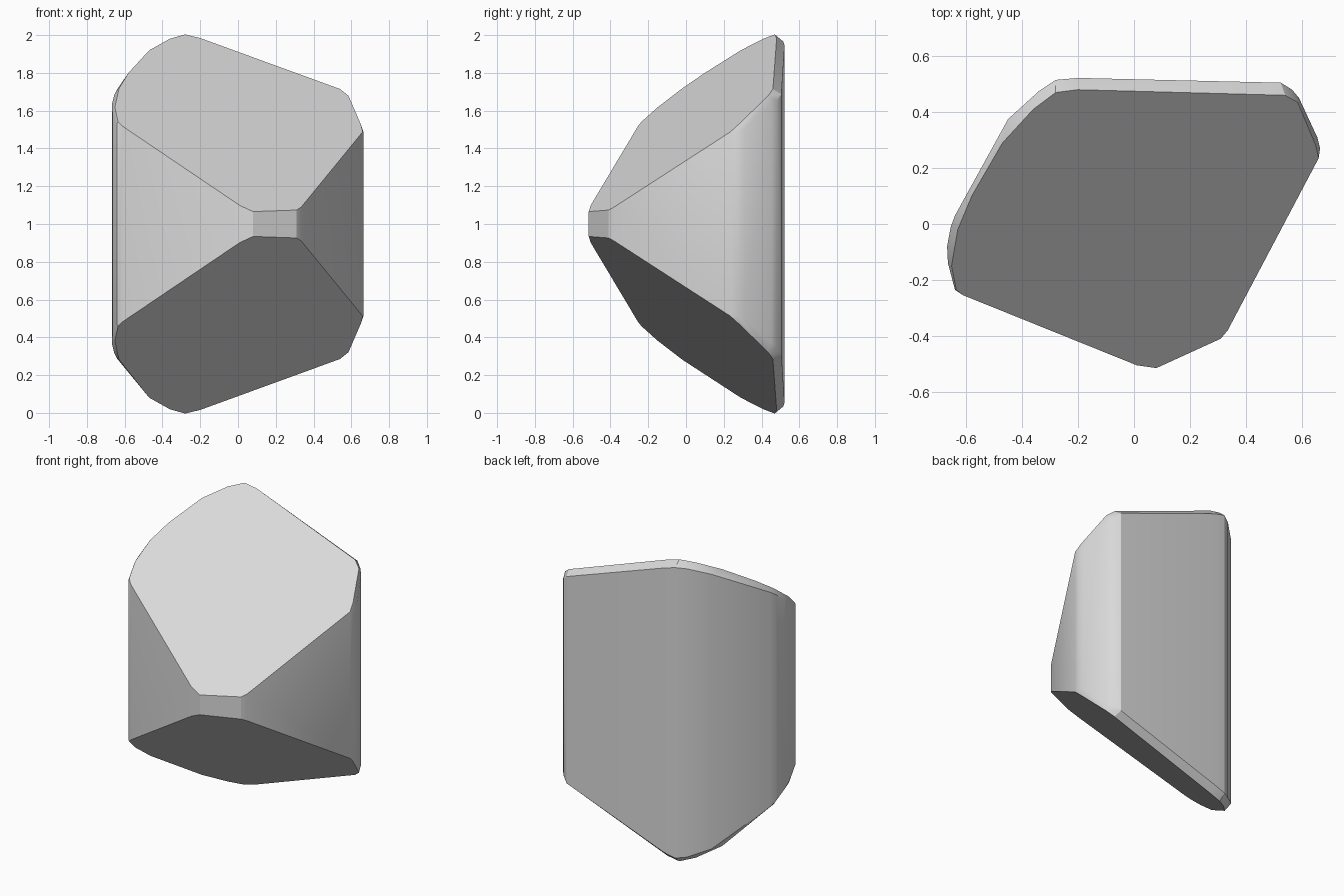
import bpy, bmesh, math

if "Cube" in bpy.data.objects:
    bpy.data.objects.remove(bpy.data.objects["Cube"])

# Outer wall outline: x, y, and how far the wall stops short of the slanted cut
WALL = [(0.01, -0.505, 0), (0.08, -0.515, 0), (0.31, -0.41, 0), (0.335, -0.38, 0),
        (0.66, 0.235, 0), (0.665, 0.27, 0.03), (0.655, 0.31, 0.05), (0.59, 0.45, 0.06),
        (0.565, 0.48, 0.07), (0.525, 0.505, 0.07), (-0.2, 0.522, 0.075), (-0.28, 0.515, 0.075),
        (-0.34, 0.475, 0.07), (-0.45, 0.375, 0.07), (-0.64, 0.03, 0.05), (-0.655, -0.01, 0.05),
        (-0.668, -0.08, 0.05), (-0.665, -0.14, 0.04), (-0.64, -0.235, 0.01), (-0.61, -0.255, 0)]

# Rim of the slanted faces, set in along the back and left
RIM = [(0.65, 0.28), (0.585, 0.435), (0.54, 0.46), (-0.2, 0.48), (-0.28, 0.47),
       (-0.36, 0.41), (-0.47, 0.29), (-0.58, 0.1), (-0.63, -0.02), (-0.652, -0.15), (-0.635, -0.235)]


def cut_height(x, y):
    return 1.519 - 0.342 * x + 0.827 * y


# Mirrored top and bottom points, wrapped in a convex hull
points = [(x, y, cut_height(x, y) - d) for x, y, d in WALL]
points += [(x, y, cut_height(x, y)) for x, y in RIM]
bottom = [(x, y, 2 - z) for x, y, z in points if (x, y) != (-0.58, 0.1)]

bm = bmesh.new()
for p in points + bottom:
    bm.verts.new(p)
result = bmesh.ops.convex_hull(bm, input=bm.verts[:])
loose = [v for v in bm.verts if not v.link_faces]
bmesh.ops.delete(bm, geom=loose, context='VERTS')
bmesh.ops.dissolve_limit(bm, angle_limit=math.radians(1), verts=bm.verts[:], edges=bm.edges[:])
bmesh.ops.recalc_face_normals(bm, faces=bm.faces[:])

mesh = bpy.data.meshes.new("stone_block")
bm.to_mesh(mesh)
bm.free()
stone = bpy.data.objects.new("stone_block", mesh)
bpy.context.collection.objects.link(stone)

# Plain grey stone
grey = bpy.data.materials.new("light grey")
grey.diffuse_color = (0.7, 0.7, 0.7, 1)
grey.use_nodes = True
grey.node_tree.nodes["Principled BSDF"].inputs["Base Color"].default_value = grey.diffuse_color
mesh.materials.append(grey)

# Soft bevels, sharp main edges
bpy.context.view_layer.objects.active = stone
stone.select_set(True)
bpy.ops.object.shade_smooth_by_angle(angle=math.radians(25))
